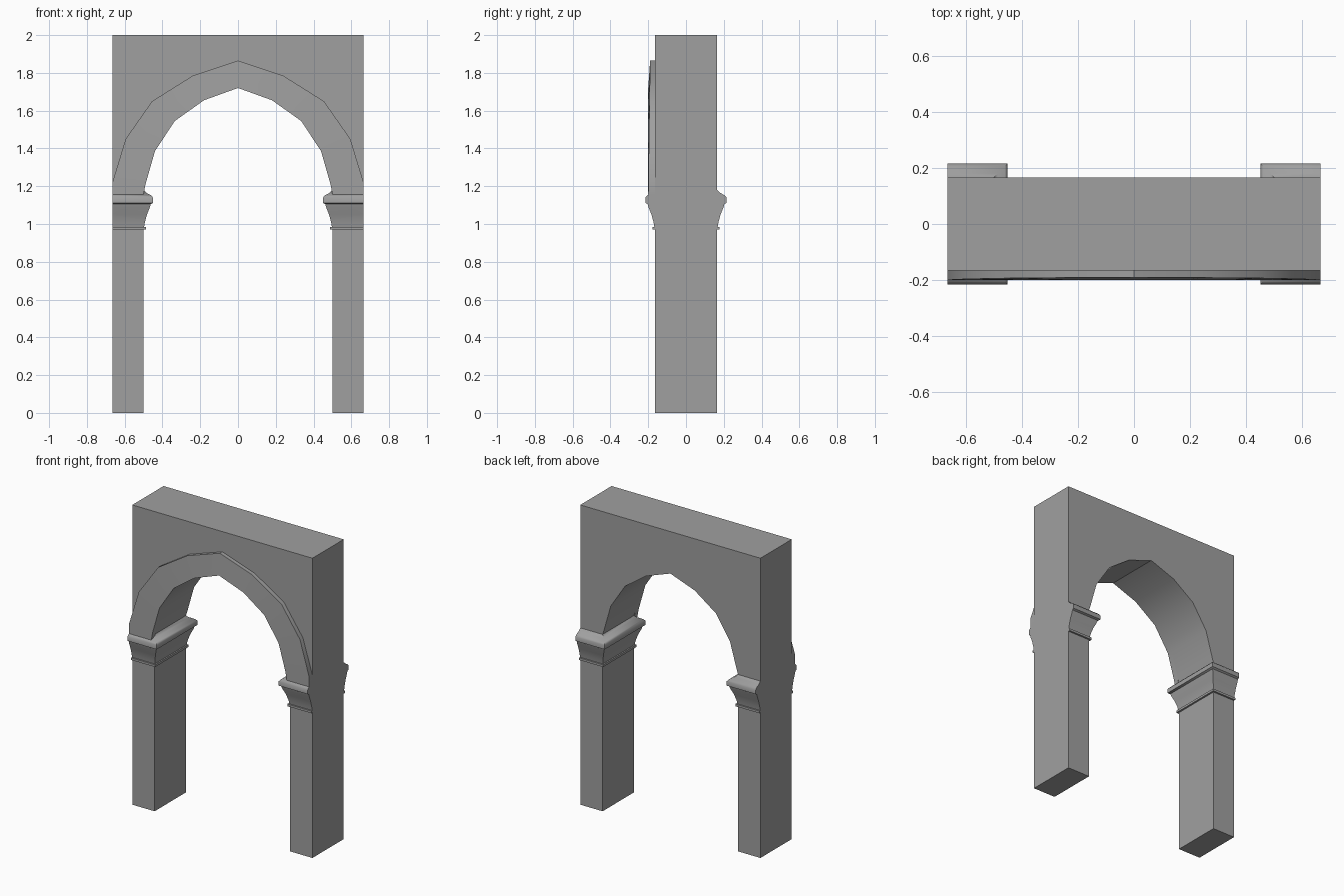
import bpy, bmesh, math

cube = bpy.data.objects.get("Cube")
if cube:
    bpy.data.objects.remove(cube, do_unlink=True)

HALF_W, HALF_D, GAP = 0.665, 0.165, 0.5   # half width, half depth, half opening
SPRING = 1.18                              # height where the arch starts

stone = bpy.data.materials.new("grey_stone")
stone.use_nodes = True
color = (0.35, 0.35, 0.35, 1)
stone.diffuse_color = color
stone.node_tree.nodes["Principled BSDF"].inputs["Base Color"].default_value = color


def finish(name, bm, angle=30):
    """Turn a bmesh into a shaded stone object."""
    bmesh.ops.recalc_face_normals(bm, faces=bm.faces)
    mesh = bpy.data.meshes.new(name)
    bm.to_mesh(mesh)
    bm.free()
    mesh.materials.append(stone)
    obj = bpy.data.objects.new(name, mesh)
    bpy.context.collection.objects.link(obj)
    bpy.ops.object.select_all(action='DESELECT')
    obj.select_set(True)
    bpy.context.view_layer.objects.active = obj
    bpy.ops.object.shade_smooth_by_angle(angle=math.radians(angle))
    return obj


def loft(bm, rings, closed=False):
    """Skin equal-length rings; cap the ends or join them into a loop."""
    loops = [[bm.verts.new(p) for p in ring] for ring in rings]
    n = len(loops[0])
    for a, b in zip(loops, loops[1:]):
        for i in range(n):
            j = (i + 1) % n
            bm.faces.new((a[i], a[j], b[j], b[i]))
    bm.faces.new(loops[0])
    bm.faces.new(loops[-1])


def mirrored(half):
    """Complete a right half, listed from spring to crown, to a full arch."""
    return half + [(-x, z) for x, z in reversed(half[:-1])]


inner = mirrored([(GAP, SPRING), (0.49, 1.21), (0.44, 1.385), (0.335, 1.545),
                  (0.18, 1.655), (0, 1.72)])
outer = mirrored([(HALF_W, SPRING), (HALF_W, 1.22), (0.595, 1.45), (0.455, 1.65),
                  (0.24, 1.785), (0, 1.865)])

# Wall with the pointed opening
outline = inner + [(-HALF_W, SPRING), (-HALF_W, 2), (HALF_W, 2), (HALF_W, SPRING)]
bm = bmesh.new()
loft(bm, [[(x, y, z) for x, z in outline] for y in (-HALF_D, HALF_D)])
finish("arch_wall", bm)

# Raised moulding around the front of the opening
rings = []
for (xi, zi), (xo, zo) in zip(inner, outer):
    if zi == SPRING:
        zi = zo = SPRING - 0.025
    front = -0.2 + 0.01 * max(0, (zo - SPRING) / 0.685)
    rings.append([(xi, -HALF_D, zi), (xi, -0.2, zi), (xo, front, zo), (xo, -HALF_D, zo)])
bm = bmesh.new()
loft(bm, rings)
finish("arch_moulding", bm)

# Pillars and their flared capitals: (projection, height)
pillar_profile = [(0, 0), (0, 0.97)]
capital_profile = [(0.012, 0.97), (0.012, 0.985), (0.003, 0.985), (0.007, 1.01),
                   (0.018, 1.05), (0.034, 1.09), (0.038, 1.105), (0.05, 1.112),
                   (0.05, 1.14), (0.04, 1.152), (0.015, 1.165), (0, SPRING)]
for side, s in (("left", 1), ("right", -1)):
    for part, profile, angle in (("pillar", pillar_profile, 30),
                                 ("capital", capital_profile, 42)):
        bm = bmesh.new()
        loft(bm, [[(s * (GAP - d), -HALF_D - d, z), (s * HALF_W, -HALF_D - d, z),
                   (s * HALF_W, HALF_D + d, z), (s * (GAP - d), HALF_D + d, z)]
                  for d, z in profile])
        finish(f"{side}_{part}", bm, angle)
